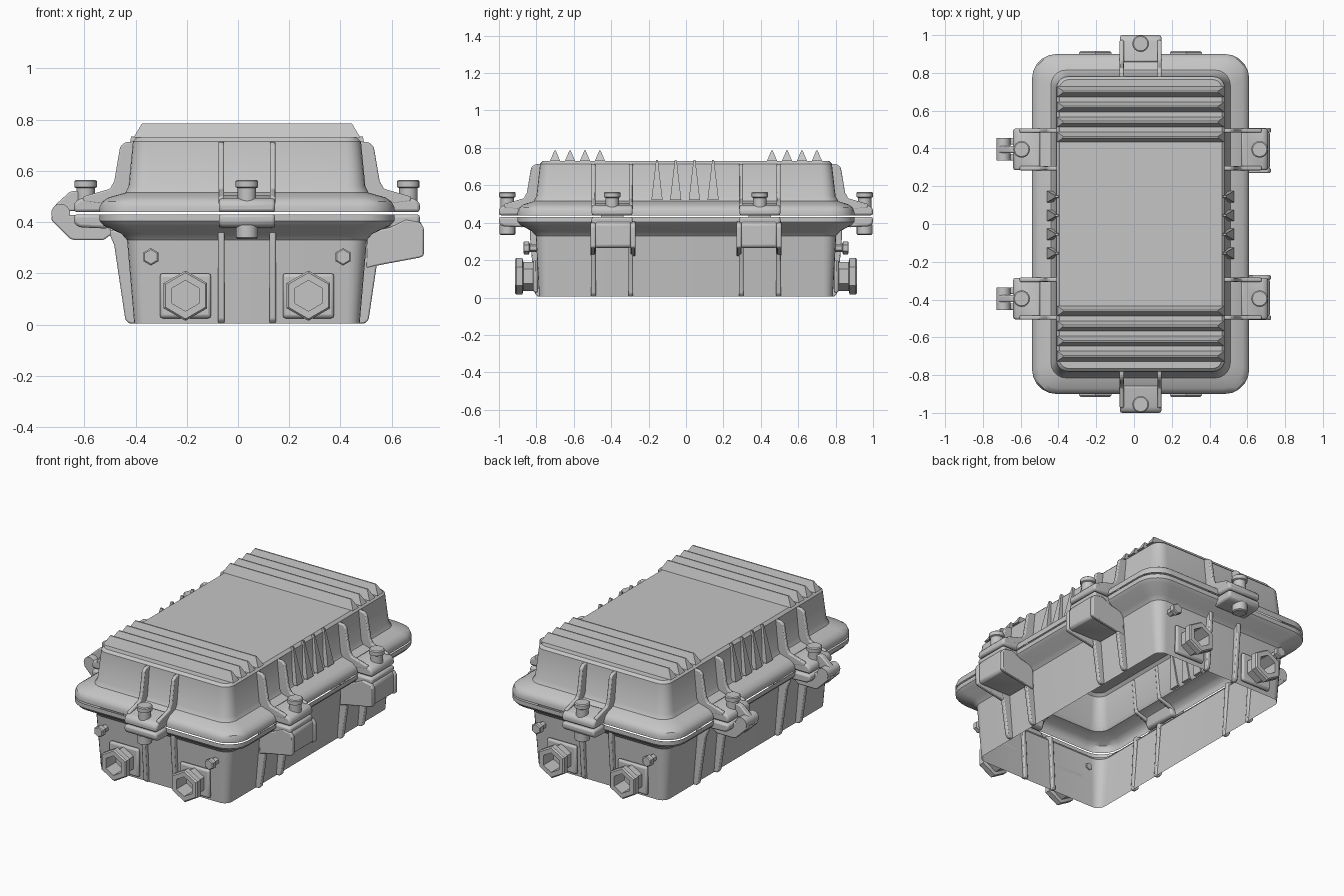
import bpy, bmesh, math
from mathutils import Matrix, Vector

if "Cube" in bpy.data.objects:
    bpy.data.objects.remove(bpy.data.objects["Cube"])

CX = 0.035
GREY = (0.56, 0.56, 0.56, 1)
mat = bpy.data.materials.new("cast_metal_grey")
mat.use_nodes = True
mat.diffuse_color = GREY
bsdf = next(n for n in mat.node_tree.nodes if n.type == 'BSDF_PRINCIPLED')
bsdf.inputs["Base Color"].default_value = GREY
parts = []


def finish(name, bm, matrix=None, bevel=0):
    """Turn a bmesh into a named object with the shared material."""
    bmesh.ops.recalc_face_normals(bm, faces=bm.faces)
    me = bpy.data.meshes.new(name)
    bm.to_mesh(me)
    bm.free()
    me.materials.append(mat)
    ob = bpy.data.objects.new(name, me)
    bpy.context.collection.objects.link(ob)
    ob.matrix_world = matrix or Matrix()
    if bevel:
        mod = ob.modifiers.new("soft_edges", 'BEVEL')
        mod.width, mod.segments = bevel, 2
        mod.limit_method = 'ANGLE'
    parts.append(ob)


def bridge(bm, rings):
    for a, b in zip(rings, rings[1:]):
        n = len(a)
        for i in range(n):
            bm.faces.new((a[i], a[(i + 1) % n], b[(i + 1) % n], b[i]))


def shell(name, levels, cap=False):
    """Loft rounded rectangles given as (half x, half y, z, corner radius)."""
    bm = bmesh.new()
    rings = []
    for hx, hy, z, r in levels:
        ring = []
        for q, (sx, sy) in enumerate(((1, 1), (-1, 1), (-1, -1), (1, -1))):
            for k in range(6):
                a = math.pi / 2 * (q + k / 5)
                ring.append(bm.verts.new((CX + sx * (hx - r) + r * math.cos(a),
                                          sy * (hy - r) + r * math.sin(a), z)))
        rings.append(ring)
    bridge(bm, rings)
    if cap:
        bm.faces.new(rings[0])
    finish(name, bm)


def prism(name, pts, width, matrix, bevel=0):
    """Extrude an (outward, up) outline sideways, centred on the local plane."""
    bm = bmesh.new()
    sides = [[bm.verts.new((x, s * width / 2, z)) for x, z in pts] for s in (-1, 1)]
    bridge(bm, sides)
    for s in sides:
        bm.faces.new(s)
    finish(name, bm, matrix, bevel)


def lathe(name, profile, seg, matrix, tube=False):
    """Turn a (radius, height) profile around local z."""
    bm = bmesh.new()
    rings = [[bm.verts.new((r * math.cos(2 * math.pi * i / seg),
                            r * math.sin(2 * math.pi * i / seg), h))
              for i in range(seg)] for r, h in profile]
    bridge(bm, rings)
    if not tube:
        bm.faces.new(rings[0])
        bm.faces.new(rings[-1])
    finish(name, bm, matrix)


def fin(name, low, high):
    """Tapered block between two rectangles (x0, x1, y0, y1, z)."""
    bm = bmesh.new()
    rings = [[bm.verts.new((x, y, z)) for x, y in ((a, c), (b, c), (b, d), (a, d))]
             for a, b, c, d, z in (low, high)]
    bridge(bm, rings)
    for r in rings:
        bm.faces.new(r)
    finish(name, bm)


def frame(angle, along=0, shift=0):
    """Local x points outward from the body; along slides across that side."""
    rot = Matrix.Rotation(math.radians(angle), 4, 'Z')
    return Matrix.Translation((CX, 0, 0)) @ rot @ Matrix.Translation((shift, along, 0))


# Lid and base: thin shells parted by a narrow seam, open underneath
shell("lid", [(0.43, 0.765, 0.73, 0.05), (0.445, 0.78, 0.715, 0.06),
              (0.462, 0.80, 0.54, 0.07), (0.475, 0.815, 0.515, 0.08),
              (0.54, 0.87, 0.497, 0.11), (0.565, 0.892, 0.48, 0.12),
              (0.575, 0.90, 0.46, 0.13), (0.575, 0.90, 0.439, 0.13)], cap=True)
shell("base", [(0.575, 0.90, 0.431, 0.13), (0.575, 0.90, 0.405, 0.13),
               (0.56, 0.885, 0.387, 0.12), (0.49, 0.825, 0.355, 0.09),
               (0.468, 0.803, 0.33, 0.07), (0.44, 0.785, 0.005, 0.05)])

# Cooling fins across the top and down the lid sides
for s in (-1, 1):
    for i in range(4):
        y = s * (0.46 + 0.08 * i)
        fin("top_fin", (CX - 0.443, CX + 0.443, y - 0.027, y + 0.027, 0.7302),
            (CX - 0.41, CX + 0.41, y - 0.004, y + 0.004, 0.785))
        y = -0.155 + 0.1 * i
        xs = sorted((CX + s * 0.455, CX + s * 0.495))
        xt = sorted((CX + s * 0.435, CX + s * 0.452))
        fin("side_fin", (*xs, y - 0.03, y + 0.03, 0.52), (*xt, y - 0.005, y + 0.005, 0.735))

# Fastening points: lugs, ribs and bolts on all four sides
LID_LUG = [(0.55, 0.439), (0.675, 0.439), (0.675, 0.475), (0.655, 0.492), (0.53, 0.508)]
BASE_LUG = [(0.56, 0.431), (0.675, 0.431), (0.675, 0.395), (0.655, 0.38), (0.54, 0.375)]
LID_RIB = [(0.44, 0.715), (0.475, 0.712), (0.495, 0.695), (0.518, 0.56), (0.535, 0.53),
           (0.64, 0.50), (0.64, 0.48), (0.56, 0.47), (0.46, 0.51)]
BASE_RIB = [(0.455, 0.35), (0.535, 0.372), (0.535, 0.35), (0.518, 0.31),
            (0.475, 0.02), (0.46, 0.005), (0.435, 0.005)]
mounts = [("front", -90, 0, 0.325), ("back", 90, 0, 0.325)]
mounts += [(side, ang, y, 0) for side, ang in (("left", 0), ("right", 180)) for y in (-0.395, 0.395)]
for side, ang, along, shift in mounts:
    end = shift > 0
    m = frame(ang, along, shift)
    prism(side + "_lid_lug", LID_LUG, 0.22, m, 0.012)
    prism(side + "_base_lug", BASE_LUG, 0.22, m, 0.012)
    for e in (-0.1, 0.1):
        r = frame(ang, along + e, shift + (0.008 if end else 0))
        prism(side + "_lid_rib", LID_RIB, 0.022, r, 0.006)
        low = [(min(x, 0.5) if end else x, z) for x, z in BASE_RIB]
        prism(side + "_base_rib", low, 0.025, r, 0.006)
    bolt = m @ Matrix.Translation((0.63, 0, 0))
    lathe(side + "_bolt_head", [(0.036, 0.48), (0.036, 0.533), (0.044, 0.537),
                                (0.044, 0.56), (0.038, 0.565)], 16, bolt)
    if end:
        lathe(side + "_bolt_end", [(0.036, 0.335), (0.043, 0.34), (0.043, 0.39)], 16, bolt)

# Clamps under the left lugs: hooded block between two cheek plates
HOOD = [(0.46, 0.39), (0.66, 0.42), (0.685, 0.39), (0.685, 0.275), (0.67, 0.265), (0.46, 0.265)]
CHEEK = [(0.47, 0.36), (0.56, 0.38), (0.62, 0.41), (0.675, 0.40), (0.69, 0.38), (0.69, 0.27),
         (0.675, 0.262), (0.54, 0.237), (0.505, 0.23), (0.465, 0.22)]
for y in (-0.39, 0.39):
    prism("left_clamp_hood", HOOD, 0.19, frame(0, y), 0.012)
    for e in (-0.107, 0.107):
        prism("left_clamp_cheek", CHEEK, 0.025, frame(0, y + e), 0.006)

# Hinges on the right side: barrel with knuckles on lid and base
LID_KNUCKLE = [(0.60, 0.45), (0.74, 0.44), (0.758, 0.455), (0.74, 0.475), (0.69, 0.52), (0.63, 0.525)]
BASE_KNUCKLE = [(0.59, 0.425), (0.76, 0.43), (0.765, 0.41), (0.69, 0.335), (0.67, 0.33),
                (0.56, 0.33), (0.52, 0.36)]
for y in (-0.395, 0.395):
    for e in (-0.042, 0.042):
        prism("right_base_knuckle", BASE_KNUCKLE, 0.034, frame(180, y + e), 0.006)
    prism("right_lid_knuckle", LID_KNUCKLE, 0.036, frame(180, y), 0.006)
    barrel = frame(180, y) @ Matrix.Translation((0.727, 0, 0.435)) @ Matrix.Rotation(math.pi / 2, 4, 'X')
    lathe("right_hinge_barrel", [(0.037, -0.06), (0.037, 0.06)], 16, barrel)

# Cable ports and plugs on both ends
PORT = [(0.078, 0), (0.078, 0.075), (0.098, 0.08), (0.098, 0.112), (0.09, 0.12),
        (0.06, 0.12), (0.06, 0), (0.078, 0)]
PLUG = [(0.022, 0), (0.022, 0.045), (0.034, 0.05), (0.034, 0.075), (0.028, 0.08)]
for side, ang in (("front", -90), ("back", 90)):
    for s in (-1, 1):
        outward = Matrix.Rotation(math.pi / 2, 4, 'Y')
        port = frame(ang, s * 0.24, 0.795) @ Matrix.Translation((0, 0, 0.113))
        lathe(side + "_cable_port", PORT, 6, port @ outward, tube=True)
        prism(side + "_port_boss", [(-0.004, -0.09), (0.022, -0.085), (0.022, 0.085), (0.0, 0.09)],
              0.2, port, 0.012)
        plug = frame(ang, s * 0.375, 0.79) @ Matrix.Translation((0, 0, 0.265))
        lathe(side + "_plug", PLUG, 6, plug @ outward)

# Smooth rounded areas while keeping creases sharp
bpy.ops.object.select_all(action='DESELECT')
for ob in parts:
    ob.select_set(True)
bpy.context.view_layer.objects.active = parts[0]
bpy.ops.object.shade_smooth_by_angle(angle=math.radians(35))
